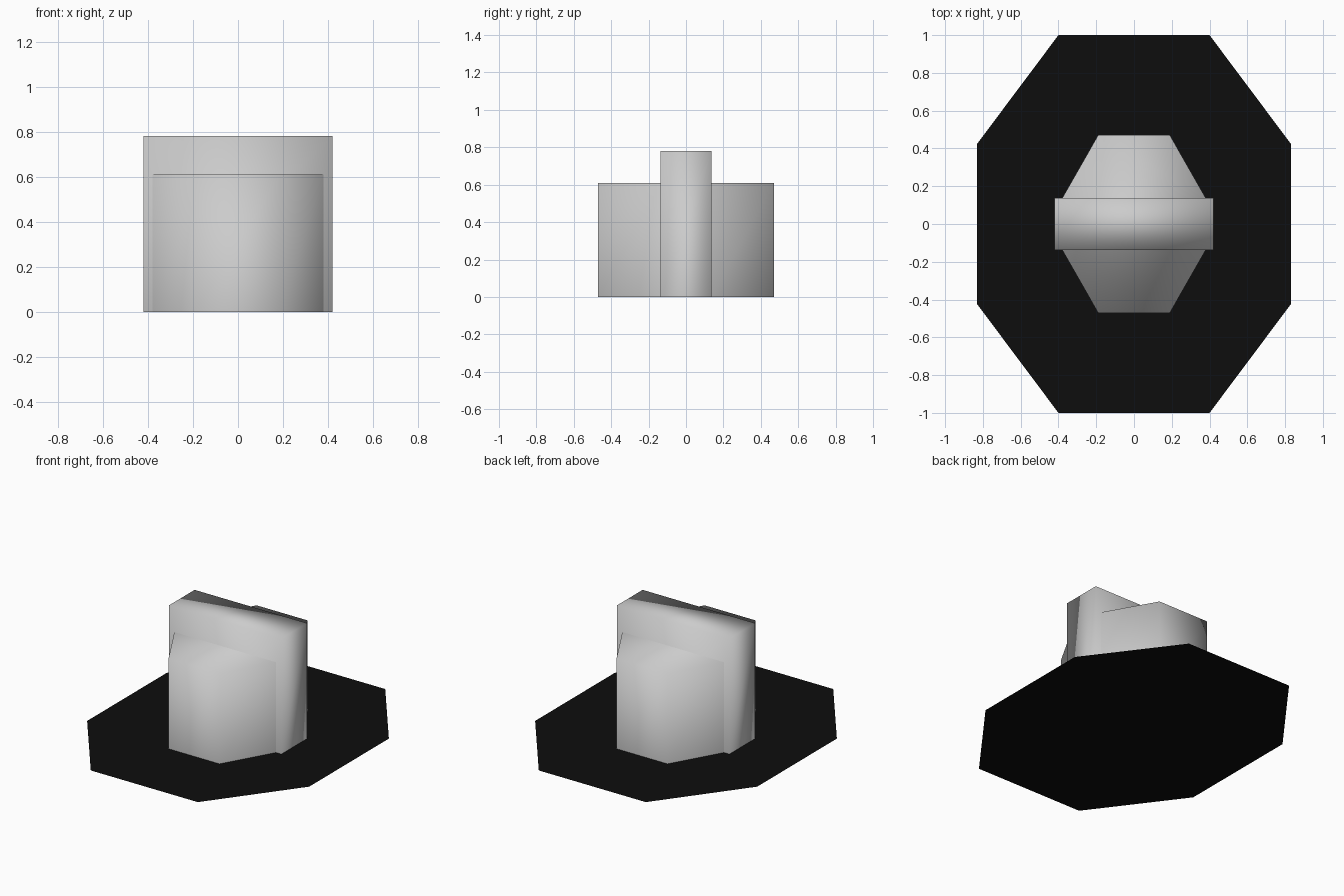
import bpy

cube = bpy.data.objects.get("Cube")
if cube:
    bpy.data.objects.remove(cube, do_unlink=True)


def make_material(name, colour):
    mat = bpy.data.materials.new(name)
    mat.use_nodes = True
    mat.diffuse_color = colour
    mat.node_tree.nodes["Principled BSDF"].inputs["Base Color"].default_value = colour
    return mat


def make_object(name, verts, faces, mat, smooth):
    mesh = bpy.data.meshes.new(name)
    mesh.from_pydata(verts, [], faces)
    mesh.materials.append(mat)
    for poly in mesh.polygons:
        poly.use_smooth = smooth
    mesh.update()
    obj = bpy.data.objects.new(name, mesh)
    bpy.context.collection.objects.link(obj)
    return obj


def raised_block(name, outline, height, mat, open_back=False):
    """Four-sided block with walls and a top, its underside left open."""
    n = len(outline)
    verts = [(x, y, z) for z in (0, height) for x, y in outline]
    walls = [(i, (i + 1) % n, (i + 1) % n + n, i + n) for i in range(n)]
    if open_back:
        walls.pop()
    return make_object(name, verts, walls + [tuple(range(n, 2 * n))], mat, True)


grey = make_material("light_grey", (0.6, 0.6, 0.6, 1))
black = make_material("black", (0.004, 0.004, 0.004, 1))

# Flat eight-sided ground plate
quarter = [(0.83, 0.425), (0.40, 1.0)]
half = quarter + [(-x, y) for x, y in reversed(quarter)]
ring = half + [(-x, -y) for x, y in half]
make_object("base_plate", [(x, y, 0) for x, y in ring], [tuple(range(len(ring)))], black, False)

# Tall central slab
w, d = 0.42, 0.137
raised_block("central_slab", [(-w, -d), (w, -d), (w, d), (-w, d)], 0.78, grey)

# Tapered wings on both sides of the slab, open where they meet it
wing = [(0.38, d), (0.19, 0.47), (-0.19, 0.47), (-0.38, d)]
for name, side in (("back_wing", 1), ("front_wing", -1)):
    raised_block(name, [(x * side, y * side) for x, y in wing], 0.61, grey, open_back=True)
